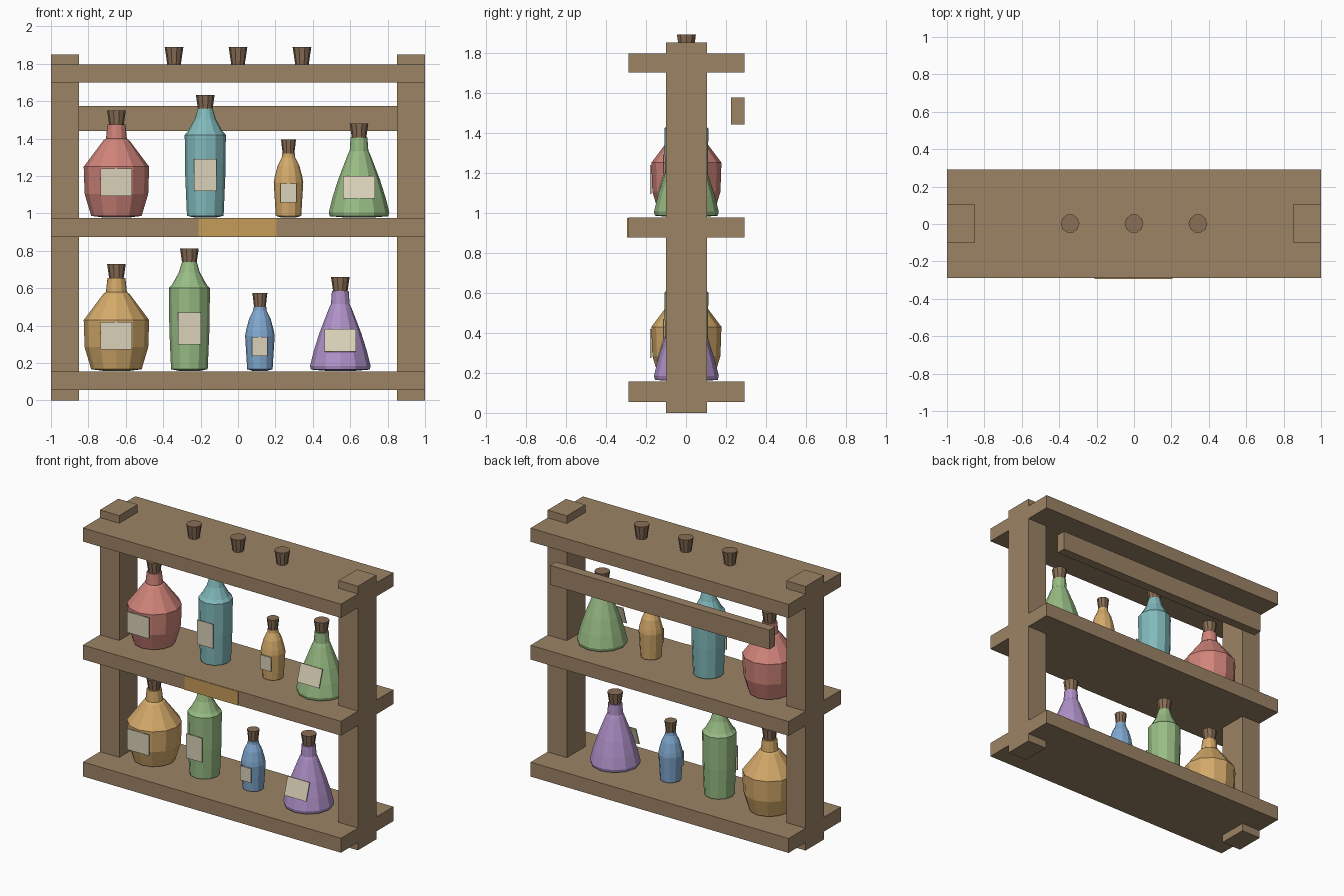
import bpy, bmesh, math

if "Cube" in bpy.data.objects:
    bpy.data.objects.remove(bpy.data.objects["Cube"], do_unlink=True)


def material(name, r, g, b):
    """Make a flat material from an 8-bit display colour."""
    colour = [((c / 255 + 0.055) / 1.055) ** 2.4 for c in (r, g, b)] + [1]
    m = bpy.data.materials.new(name)
    m.use_nodes = True
    m.diffuse_color = colour
    bsdf = m.node_tree.nodes["Principled BSDF"]
    bsdf.inputs["Base Color"].default_value = colour
    bsdf.inputs["Roughness"].default_value = 0.9
    return m


wood = material("wood", 156, 131, 101)
cork = material("cork", 136, 110, 86)
paper = material("paper", 217, 209, 184)
brass = material("brass", 198, 156, 90)
red = material("red glass", 208, 132, 122)
teal = material("teal glass", 130, 186, 188)
amber = material("amber glass", 212, 170, 106)
green = material("green glass", 152, 188, 132)
blue = material("blue glass", 128, 168, 208)
purple = material("purple glass", 176, 146, 202)

MID_Y = 0.002


def add_object(name, bm, mat, location=(0, 0, 0)):
    mesh = bpy.data.meshes.new(name)
    bmesh.ops.recalc_face_normals(bm, faces=bm.faces)
    bm.to_mesh(mesh)
    bm.free()
    mesh.materials.append(mat)
    obj = bpy.data.objects.new(name, mesh)
    obj.location = location
    bpy.context.collection.objects.link(obj)
    return obj


def box(name, mat, x, y, z):
    """Box from (low, high) ranges on each axis."""
    bm = bmesh.new()
    bmesh.ops.create_cube(bm, size=1)
    bmesh.ops.scale(bm, vec=[r[1] - r[0] for r in (x, y, z)], verts=bm.verts)
    return add_object(name, bm, mat, [(r[0] + r[1]) / 2 for r in (x, y, z)])


def lathe(name, mat, profile, sides, location):
    """Closed turned shape from (radius, height) rings."""
    bm = bmesh.new()
    rings = []
    for r, h in profile:
        angles = [2 * math.pi * i / sides for i in range(sides)]
        rings.append([bm.verts.new((r * math.cos(a), r * math.sin(a), h)) for a in angles])
    for low, high in zip(rings, rings[1:]):
        for i in range(sides):
            j = (i + 1) % sides
            bm.faces.new((low[i], low[j], high[j], high[i]))
    bm.faces.new(rings[0])
    bm.faces.new(rings[-1])
    return add_object(name, bm, mat, location)


def stopper(name, x, z, size=1.0):
    lathe(name, cork, [(0.036 * size, 0), (0.05 * size, 0.095)], 10, (x, MID_Y, z))


# Frame: posts, shelves, back rail and front plate
for side, sign in (("left", 1), ("right", -1)):
    box(side + "_post", wood, sorted((sign * 0.85, sign)), (-0.1, 0.104), (0, 1.85))
shelf_y = (-0.288, 0.292)
box("bottom_shelf", wood, (-1, 1), shelf_y, (0.055, 0.156))
box("middle_shelf", wood, (-1, 1), shelf_y, (0.875, 0.975))
box("top_shelf", wood, (-1, 1), shelf_y, (1.7, 1.796))
box("back_rail", wood, (-0.85, 0.85), (0.226, 0.292), (1.44, 1.575))
box("front_plate", brass, (-0.21, 0.206), (-0.294, -0.286), (0.876, 0.974))

# Spare stoppers on the top shelf
for i, x in enumerate((-0.342, 0, 0.342)):
    stopper("spare_stopper_%d" % (i + 1), x, 1.795)

# Bottle shapes: profile, cork top and size, label width, label heights, label depths
SHAPES = {
    "round": ([(0.06, 0.002), (0.135, 0.012), (0.17, 0.13), (0.175, 0.275),
               (0.07, 0.415), (0.056, 0.425), (0.048, 0.5)],
              0.575, 1.0, 0.168, (0.118, 0.264), (0.178, 0.178)),
    "tall": ([(0.05, 0.002), (0.098, 0.012), (0.107, 0.22), (0.11, 0.445),
              (0.092, 0.465), (0.056, 0.53), (0.04, 0.585)],
             0.657, 1.0, 0.122, (0.145, 0.315), (0.114, 0.114)),
    "small": ([(0.035, 0.002), (0.068, 0.012), (0.079, 0.19), (0.074, 0.22),
               (0.058, 0.28), (0.036, 0.325), (0.034, 0.345)],
              0.42, 0.8, 0.084, (0.084, 0.184), (0.082, 0.082)),
    "flask": ([(0.06, 0.002), (0.157, 0.01), (0.162, 0.03), (0.142, 0.11), (0.112, 0.205),
               (0.06, 0.34), (0.05, 0.36), (0.045, 0.43)],
              0.506, 1.0, 0.17, (0.105, 0.225), (0.148, 0.11)),
}


def bottle(shape, mat, x, base):
    profile, top, size, width, heights, depths = SHAPES[shape]
    name = mat.name.split()[0] + "_" + shape + "_bottle"
    lathe(name, mat, profile, 12, (x, MID_Y, base))
    stopper(name + "_stopper", x, base + top - 0.095, size)
    # Paper label leaning with the bottle wall
    rise, lean = heights[1] - heights[0], depths[0] - depths[1]
    length = math.hypot(rise, lean)
    half = width / 2
    label = box(name + "_label", paper, (-half, half), (-0.003, 0.003), (-length / 2, length / 2))
    label.location = (x, MID_Y - sum(depths) / 2, base + sum(heights) / 2)
    label.rotation_euler.x = -math.atan2(lean, rise)


# Bottles on the middle and bottom shelves
ROWS = {
    0.975: [("round", red, -0.65), ("tall", teal, -0.175),
            ("small", amber, 0.27), ("flask", green, 0.647)],
    0.155: [("round", amber, -0.65), ("tall", green, -0.26),
            ("small", blue, 0.117), ("flask", purple, 0.547)],
}
for base, row in ROWS.items():
    for shape, mat, x in row:
        bottle(shape, mat, x, base)
